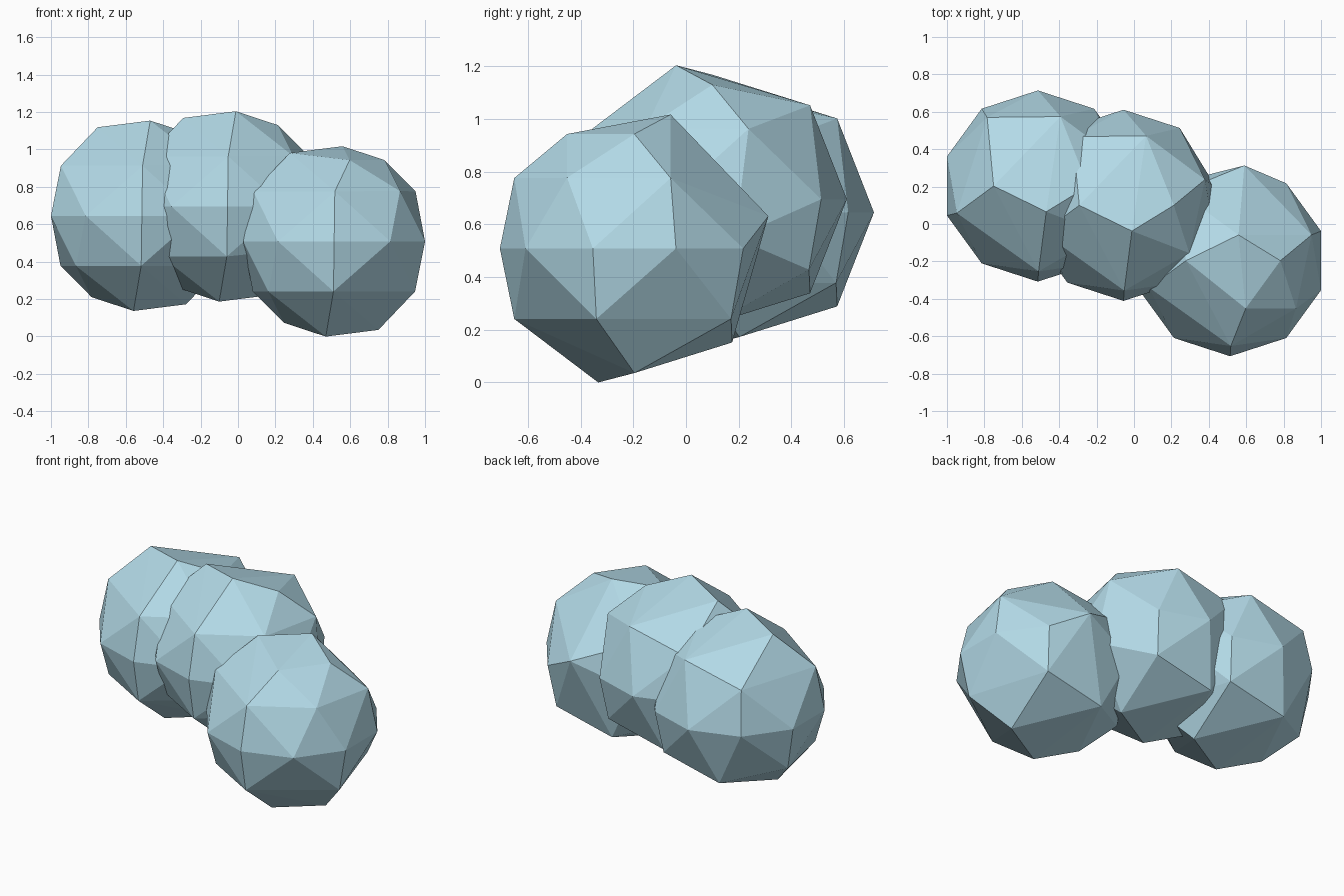
import bpy, bmesh
from math import cos, sin, radians
from mathutils import Vector

if "Cube" in bpy.data.objects:
    bpy.data.objects.remove(bpy.data.objects["Cube"])

R, R_MERGED = 0.511, 0.529      # plain corner radius, merged corner radius

# latitude bands of a two-level icosphere: (ring radius, height)
BANDS = {"pole": (0, 1), "P": (0.526, 0.851), "M": (0.851, 0.526),
         "U": (0.894, 0.447), "E": (1, 0)}


def pt(band, angle=0, low=False):
    r, z = BANDS[band]
    a = radians(angle)
    return Vector((r * cos(a), r * sin(a), -z if low else z)) * R


def merge(a, b):
    return (a + b).normalized() * R_MERGED


def cap(back_merged=True):
    """Simplified upper cap of a puff."""
    pts = [pt("P", 0), merge(pt("P", 144), pt("P", 216)),
           merge(pt("U", 0), pt("M", 36)), pt("M", -36),
           merge(pt("U", -72), pt("M", -108)),
           merge(pt("U", 216), pt("M", 180)),
           merge(pt("U", 144), pt("M", 108))]
    if back_merged:
        pts += [merge(pt("U", 72), pt("P", 72)),
                merge(pt("pole"), pt("P", -72))]
    else:
        pts += [merge(pt("U", 72), pt("E", 90)),
                merge(pt("pole"), pt("P", 72)), pt("P", -72)]
    return pts


def flip(pts):
    return [Vector((-p.x, p.y, -p.z)) for p in pts]


mat = bpy.data.materials.new("pale_blue")
mat.diffuse_color = (0.45, 0.70, 0.80, 1)
mat.use_nodes = True
mat.node_tree.nodes["Principled BSDF"].inputs["Base Color"].default_value = mat.diffuse_color


def puff(name, centre, pts):
    bm = bmesh.new()
    for p in pts:
        bm.verts.new(p)
    res = bmesh.ops.convex_hull(bm, input=list(bm.verts))
    loose = [v for v in bm.verts if not v.link_faces]
    bmesh.ops.delete(bm, geom=loose, context='VERTS')
    bmesh.ops.recalc_face_normals(bm, faces=list(bm.faces))
    me = bpy.data.meshes.new(name)
    bm.to_mesh(me)
    bm.free()
    me.materials.append(mat)
    ob = bpy.data.objects.new(name, me)
    ob.location = centre
    bpy.context.collection.objects.link(ob)


equator = {a: pt("E", a) for a in range(18, 360, 36)}
bottom = flip(cap())

# left puff: regular equator
puff("left_puff", (-0.514, 0.203, 0.645),
     cap() + bottom + list(equator.values()))

# middle puff: one equator corner pulled down on the right
mid_bottom = [p for p in bottom
              if (p - merge(pt("U", -36, True), pt("M", 0, True))).length > 0.01]
puff("middle_puff", (-0.056, 0.1, 0.695),
     cap() + mid_bottom + [pt("U", -36, True),
                           merge(pt("E", 18), pt("M", 0, True))]
     + [p for a, p in equator.items() if a != 18])

# right puff: back equator corner pulled up
puff("right_puff", (0.514, -0.196, 0.508),
     cap(False) + bottom + [p for a, p in equator.items() if a != 90])
